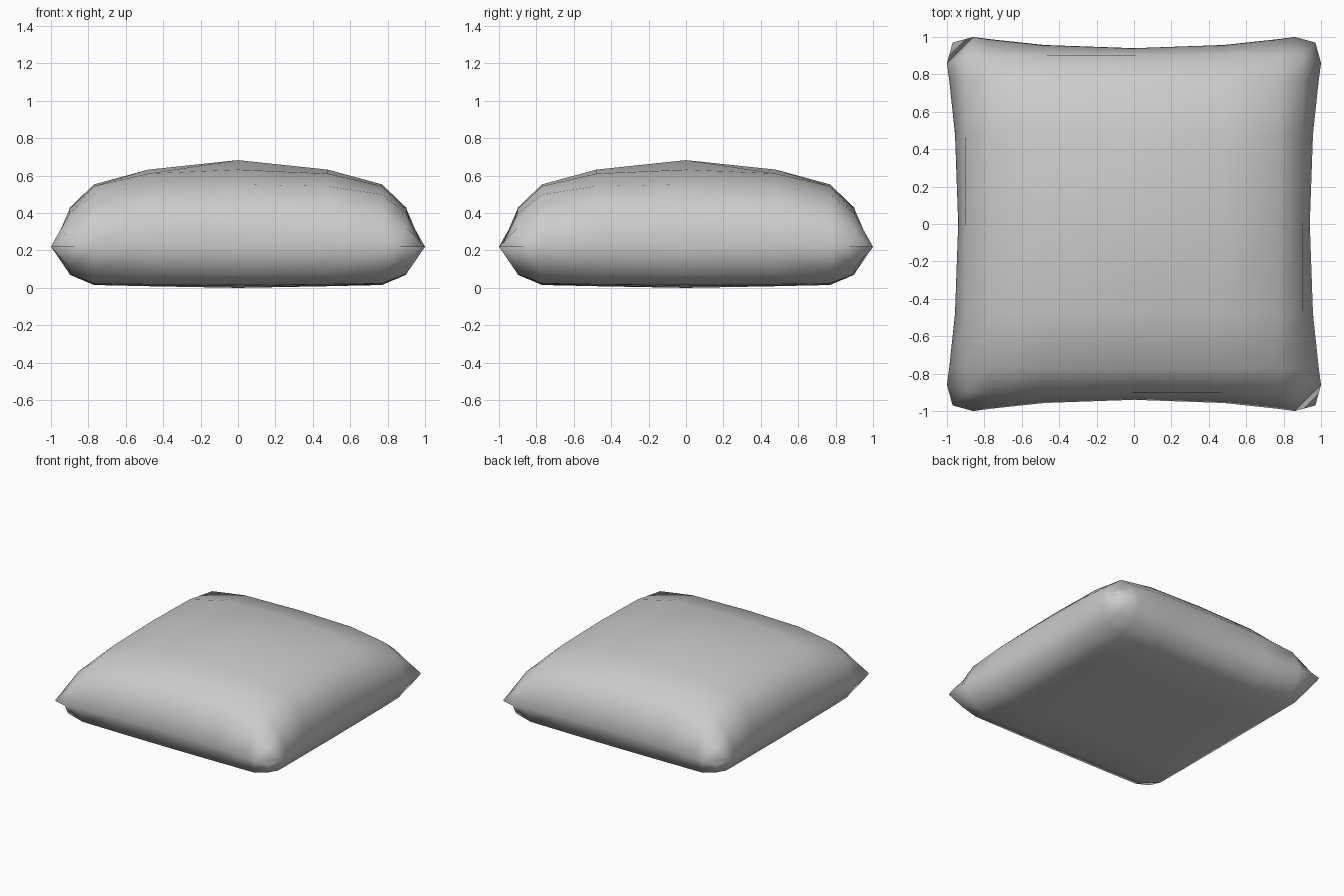
import bpy, bmesh

cube = bpy.data.objects.get("Cube")
if cube:
    bpy.data.objects.remove(cube, do_unlink=True)

fabric = bpy.data.materials.new("grey_fabric")
fabric.use_nodes = True
colour = (0.6, 0.6, 0.6, 1)
fabric.diffuse_color = colour
fabric.node_tree.nodes["Principled BSDF"].inputs["Base Color"].default_value = colour

# Half profiles, running from the middle of the cushion out to the seam
LINES = [0, 0.48, 0.77, 0.9]
SEAM_ALONG = [0, 0.48, 0.77, 0.86, 0.97]
SEAM_OUT = [0.94, 0.957, 0.988, 1.0, 0.97]
TOP = [1, 0.89, 0.72, 0.45, 0]
BOTTOM = [1, 0.96, 0.93, 0.68, 0]
SEAM_Z = 0.22
N = 4


def plan(i, j):
    """Position in plan of grid point i, j, with pinched sides and clipped corners."""
    a, b = abs(i), abs(j)
    if a == N:
        x, y = SEAM_OUT[b], SEAM_ALONG[b]
    elif b == N:
        x, y = SEAM_ALONG[a], SEAM_OUT[a]
    else:
        x, y = LINES[a], LINES[b]
    return (x if i > 0 else -x), (y if j > 0 else -y)


def puff(profile, i, j, power):
    """Fullness of the stuffing, zero all along the seam."""
    drop = (1 - profile[abs(i)]) ** power + (1 - profile[abs(j)]) ** power
    return max(0, 1 - drop ** (1 / power))


# Cushion: two puffed sheets sharing one seam
bm = bmesh.new()
span = range(-N, N + 1)
seam = {}
for profile, height, power in ((TOP, 0.463, 2), (BOTTOM, -0.22, 1.6)):
    verts = {}
    for i in span:
        for j in span:
            on_seam = max(abs(i), abs(j)) == N
            if on_seam and (i, j) in seam:
                verts[i, j] = seam[i, j]
                continue
            z = SEAM_Z + height * puff(profile, i, j, power)
            verts[i, j] = bm.verts.new((*plan(i, j), z))
            if on_seam:
                seam[i, j] = verts[i, j]
    for i in span[:-1]:
        for j in span[:-1]:
            corners = [verts[i, j], verts[i + 1, j], verts[i + 1, j + 1], verts[i, j + 1]]
            face = bm.faces.new(corners if height > 0 else corners[::-1])
            face.smooth = True

mesh = bpy.data.meshes.new("cushion")
bm.to_mesh(mesh)
bm.free()
mesh.materials.append(fabric)
cushion = bpy.data.objects.new("cushion", mesh)
bpy.context.collection.objects.link(cushion)
